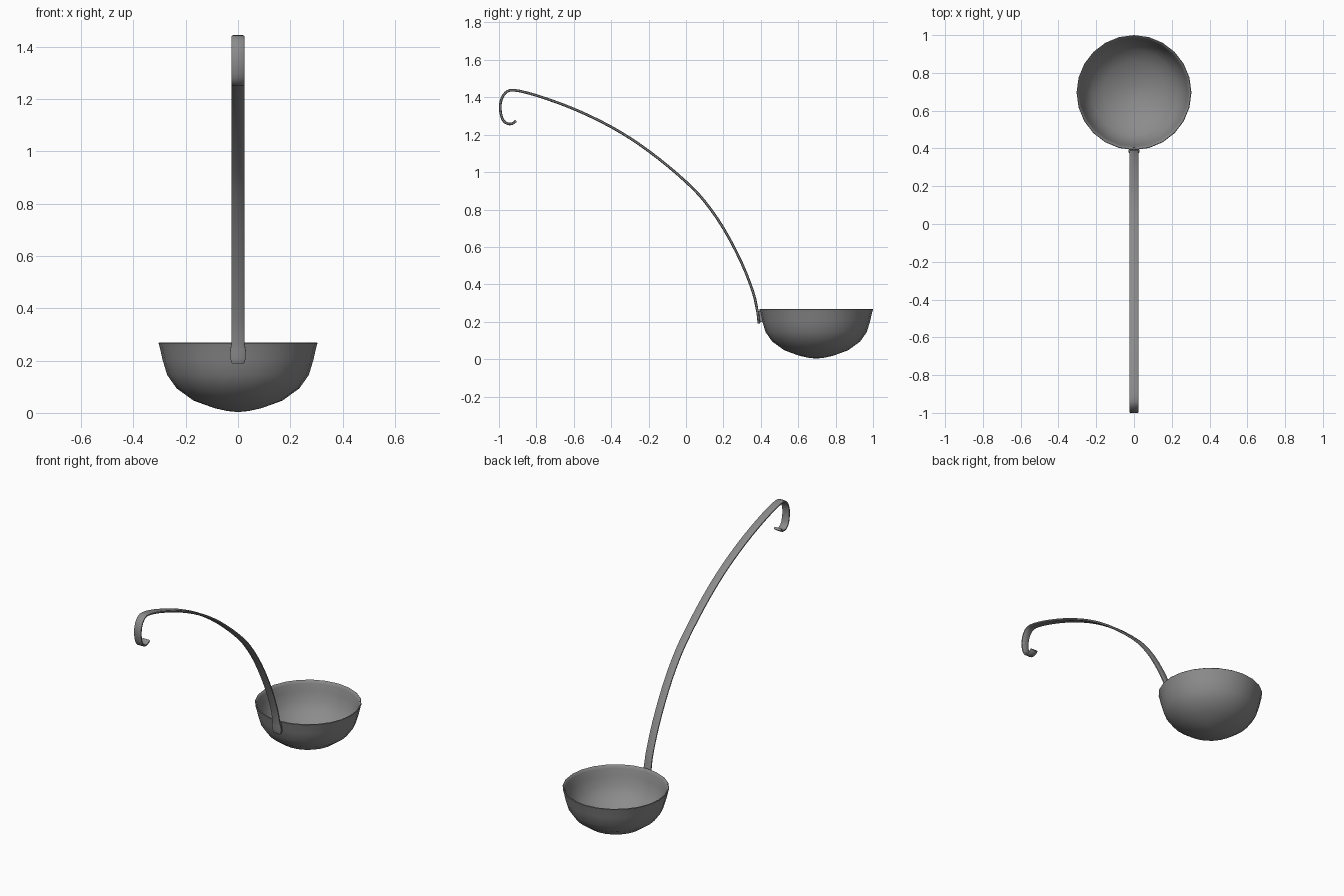
import bpy, bmesh, math
from mathutils import Vector

if "Cube" in bpy.data.objects:
    bpy.data.objects.remove(bpy.data.objects["Cube"])

# Dark grey metal
metal = bpy.data.materials.new("dark_metal")
metal.diffuse_color = (0.26, 0.26, 0.26, 1)
metal.use_nodes = True
metal.node_tree.nodes["Principled BSDF"].inputs["Base Color"].default_value = metal.diffuse_color


def finish(name, bm, angle):
    bmesh.ops.recalc_face_normals(bm, faces=bm.faces)
    me = bpy.data.meshes.new(name)
    bm.to_mesh(me)
    bm.free()
    me.materials.append(metal)
    ob = bpy.data.objects.new(name, me)
    bpy.context.collection.objects.link(ob)
    bpy.ops.object.select_all(action='DESELECT')
    ob.select_set(True)
    bpy.context.view_layer.objects.active = ob
    bpy.ops.object.shade_smooth_by_angle(angle=math.radians(angle))
    return ob


# Bowl: closed thin-walled profile (radius, height) spun about its axis
profile = [(0, 0.003), (0.04, 0.007), (0.09, 0.018), (0.17, 0.047), (0.235, 0.094),
           (0.271, 0.145), (0.289, 0.205), (0.299, 0.250), (0.304, 0.266), (0.301, 0.269),
           (0.296, 0.266), (0.290, 0.250), (0.280, 0.207), (0.262, 0.150),
           (0.228, 0.102), (0.166, 0.057), (0.088, 0.028), (0.04, 0.018), (0, 0.014)]
bm = bmesh.new()
cy = 0.696
verts = [bm.verts.new((r, cy, z)) for r, z in profile]
edges = [bm.edges.new(p) for p in zip(verts, verts[1:])]
bmesh.ops.spin(bm, geom=verts + edges, cent=(0, cy, 0), axis=(0, 0, 1),
               angle=math.tau, steps=24, use_duplicate=False)
bmesh.ops.remove_doubles(bm, verts=bm.verts, dist=0.0005)
finish("bowl", bm, 50)

# Handle: flat strip swept along a curve (y, z, half width), hook at the top
path = [(0.391, 0.191, 0.024), (0.388, 0.205, 0.028), (0.385, 0.235, 0.030),
        (0.379, 0.270, 0.025), (0.358, 0.36, 0.024), (0.295, 0.52, 0.024),
        (0.20, 0.70, 0.024), (0.10, 0.843, 0.024), (0, 0.948, 0.024),
        (-0.15, 1.075, 0.024), (-0.30, 1.182, 0.024), (-0.45, 1.268, 0.024),
        (-0.62, 1.346, 0.024), (-0.80, 1.410, 0.024), (-0.92, 1.438, 0.024),
        (-0.965, 1.424, 0.024), (-0.988, 1.385, 0.024), (-0.993, 1.335, 0.024),
        (-0.981, 1.283, 0.024), (-0.957, 1.260, 0.024), (-0.930, 1.259, 0.024),
        (-0.909, 1.274, 0.024)]
pts = [Vector(p) for p in path]
pts = [2 * pts[0] - pts[1]] + pts + [2 * pts[-1] - pts[-2]]
samples = []
for a, b, c, d in zip(pts, pts[1:], pts[2:], pts[3:]):
    for i in range(3):
        t = i / 3
        samples.append(0.5 * (2 * b + (c - a) * t + (2 * a - 5 * b + 4 * c - d) * t**2
                              + (3 * b - a - 3 * c + d) * t**3))
samples.append(pts[-2])

bm = bmesh.new()
rings = []
for i, s in enumerate(samples):
    tan = samples[min(i + 1, len(samples) - 1)] - samples[max(i - 1, 0)]
    n = Vector((-tan.y, tan.x)).normalized()
    h, w = 0.007, s.z
    section = [(w, -h / 2), (w, h / 2), (w - 0.005, h), (-w + 0.005, h),
               (-w, h / 2), (-w, -h / 2), (-w + 0.005, -h), (w - 0.005, -h)]
    rings.append([bm.verts.new((x, s.x + n.x * k, s.y + n.y * k)) for x, k in section])
for r0, r1 in zip(rings, rings[1:]):
    for j in range(8):
        k = (j + 1) % 8
        bm.faces.new((r0[j], r0[k], r1[k], r1[j]))
bm.faces.new(rings[0])
bm.faces.new(rings[-1])
finish("handle", bm, 40)

# Mounting pad joining the handle foot to the bowl wall
bm = bmesh.new()
bmesh.ops.create_cube(bm, size=1)
for v in bm.verts:
    x, y, z = v.co
    v.co = (x * 0.044, 0.397 + y * 0.022 - z * 0.008, 0.228 + z * 0.060)
finish("mounting_pad", bm, 30)
